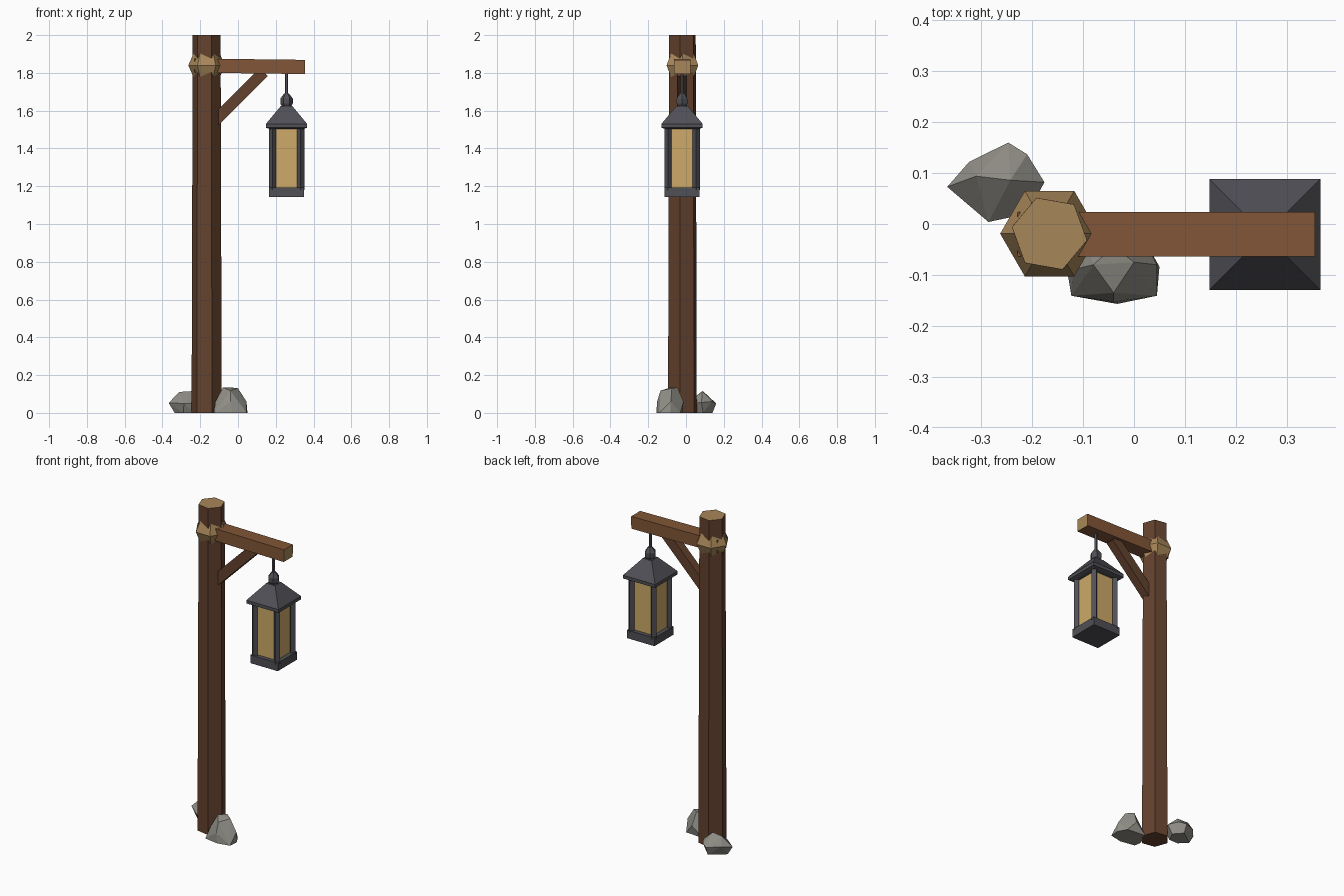
import bpy, bmesh, math
from mathutils import Vector, Matrix

if "Cube" in bpy.data.objects:
    bpy.data.objects.remove(bpy.data.objects["Cube"])


def material(name, rgb):
    m = bpy.data.materials.new(name)
    m.use_nodes = True
    m.diffuse_color = (*rgb, 1)
    m.node_tree.nodes["Principled BSDF"].inputs["Base Color"].default_value = (*rgb, 1)
    return m


bark = material("dark_wood", (0.125, 0.054, 0.027))
wood = material("warm_wood", (0.22, 0.093, 0.038))
tan = material("cut_wood_and_rope", (0.39, 0.24, 0.1))
metal = material("dark_metal", (0.08, 0.08, 0.093))
glass = material("amber_glass", (0.61, 0.4, 0.14))
stone = material("grey_stone", (0.28, 0.272, 0.24))


def finish(name, bm, mats, rule=None):
    bmesh.ops.recalc_face_normals(bm, faces=bm.faces)
    bm.normal_update()
    if rule:
        for f in bm.faces:
            f.material_index = int(rule(f.normal))
    mesh = bpy.data.meshes.new(name)
    bm.to_mesh(mesh)
    bm.free()
    for m in mats:
        mesh.materials.append(m)
    ob = bpy.data.objects.new(name, mesh)
    bpy.context.collection.objects.link(ob)
    return ob


def lathe(name, sides, turn, profile, center, mats, rule=None, closed=False):
    """Faceted solid from (radius, z) rings; closed joins the last ring to the first."""
    bm = bmesh.new()
    rings = []
    for r, z in profile:
        angles = [math.radians(turn) + math.tau * i / sides for i in range(sides)]
        rings.append([bm.verts.new((center[0] + r * math.cos(a),
                                    center[1] + r * math.sin(a), z)) for a in angles])
    pairs = list(zip(rings, rings[1:]))
    if closed:
        pairs.append((rings[-1], rings[0]))
    else:
        bm.faces.new(rings[0])
        bm.faces.new(rings[-1])
    for lo, hi in pairs:
        for i in range(sides):
            j = (i + 1) % sides
            bm.faces.new((lo[i], lo[j], hi[j], hi[i]))
    return finish(name, bm, mats, rule)


def square(name, profile, center, mat):
    """Square solid from (half width, z) levels."""
    return lathe(name, 4, 45, [(h * math.sqrt(2), z) for h, z in profile], center, [mat])


def timber(name, size, center, tilt, mats, rule=None):
    bm = bmesh.new()
    bmesh.ops.create_cube(bm, size=1)
    place = (Matrix.Translation(center) @ Matrix.Rotation(math.radians(tilt), 4, 'Y')
             @ Matrix.Diagonal((*size, 1)))
    bm.transform(place)
    return finish(name, bm, mats, rule)


def rock(name, points):
    bm = bmesh.new()
    for p in points:
        bm.verts.new(p)
    hull = bmesh.ops.convex_hull(bm, input=bm.verts)
    unused = [v for v in hull["geom_interior"] if isinstance(v, bmesh.types.BMVert)]
    bmesh.ops.delete(bm, geom=unused, context='VERTS')
    return finish(name, bm, [stone])


# Post with cut top, and the lashing around it
POST = (-0.166, -0.019)
lathe("post", 6, 50, [(0.081, 0), (0.075, 2)], POST, [bark, tan], lambda n: n.z > 0.9)
lathe("rope_lashing", 6, 0,
      [(0.097, 1.84), (0.07, 1.902), (0.045, 1.84), (0.07, 1.778)],
      POST, [tan], closed=True)

# Cross beam with cut ends, and the diagonal brace
timber("cross_beam", (0.585, 0.087, 0.075), (0.063, -0.02, 1.835), 0.7,
       [wood, tan], lambda n: abs(n.x) > 0.9)
timber("brace", (0.43, 0.052, 0.06), (-0.015, -0.021, 1.653), -45, [bark])

# Lantern
LAMP = (0.257, -0.021)
lathe("hanging_rod", 6, 0, [(0.009, 1.66), (0.009, 1.81)], LAMP, [metal])
lathe("lantern_finial", 6, 0,
      [(0.018, 1.61), (0.033, 1.638), (0.033, 1.664), (0.012, 1.692)], LAMP, [metal])
square("lantern_roof", [(0.09, 1.503), (0.109, 1.51), (0.109, 1.53), (0.03, 1.625)],
       LAMP, metal)
square("lantern_glass", [(0.068, 1.18), (0.068, 1.51)], LAMP, glass)
square("lantern_base", [(0.093, 1.142), (0.093, 1.192)], LAMP, metal)
for sx in (-1, 1):
    for sy in (-1, 1):
        lathe("lantern_corner_bar", 4, 0, [(0.019, 1.18), (0.019, 1.51)],
              (LAMP[0] + sx * 0.075, LAMP[1] + sy * 0.075), [metal])

# Rocks at the foot of the post
rock("back_rock", [
    (-0.335, 0.075, 0), (-0.29, 0.03, 0), (-0.245, 0.14, 0), (-0.2, 0.09, 0), (-0.23, 0.03, 0),
    (-0.367, 0.073, 0.053), (-0.324, 0.122, 0.06), (-0.247, 0.16, 0.05), (-0.21, 0.137, 0.06),
    (-0.176, 0.082, 0.055), (-0.286, 0.004, 0.05), (-0.21, 0.02, 0.05),
    (-0.31, 0.094, 0.111), (-0.243, 0.086, 0.115)])
rock("front_rock", [
    (-0.033, -0.157, 0), (-0.123, -0.141, 0), (0.045, -0.141, 0), (0.05, -0.084, 0),
    (-0.13, -0.1, 0), (-0.1, -0.02, 0), (0.02, -0.03, 0),
    (-0.04, -0.153, 0.06), (0.045, -0.08, 0.06), (-0.12, -0.09, 0.06), (-0.03, -0.013, 0.06),
    (-0.08, -0.08, 0.135), (0, -0.075, 0.13), (-0.04, -0.135, 0.118), (-0.04, -0.045, 0.135)])
